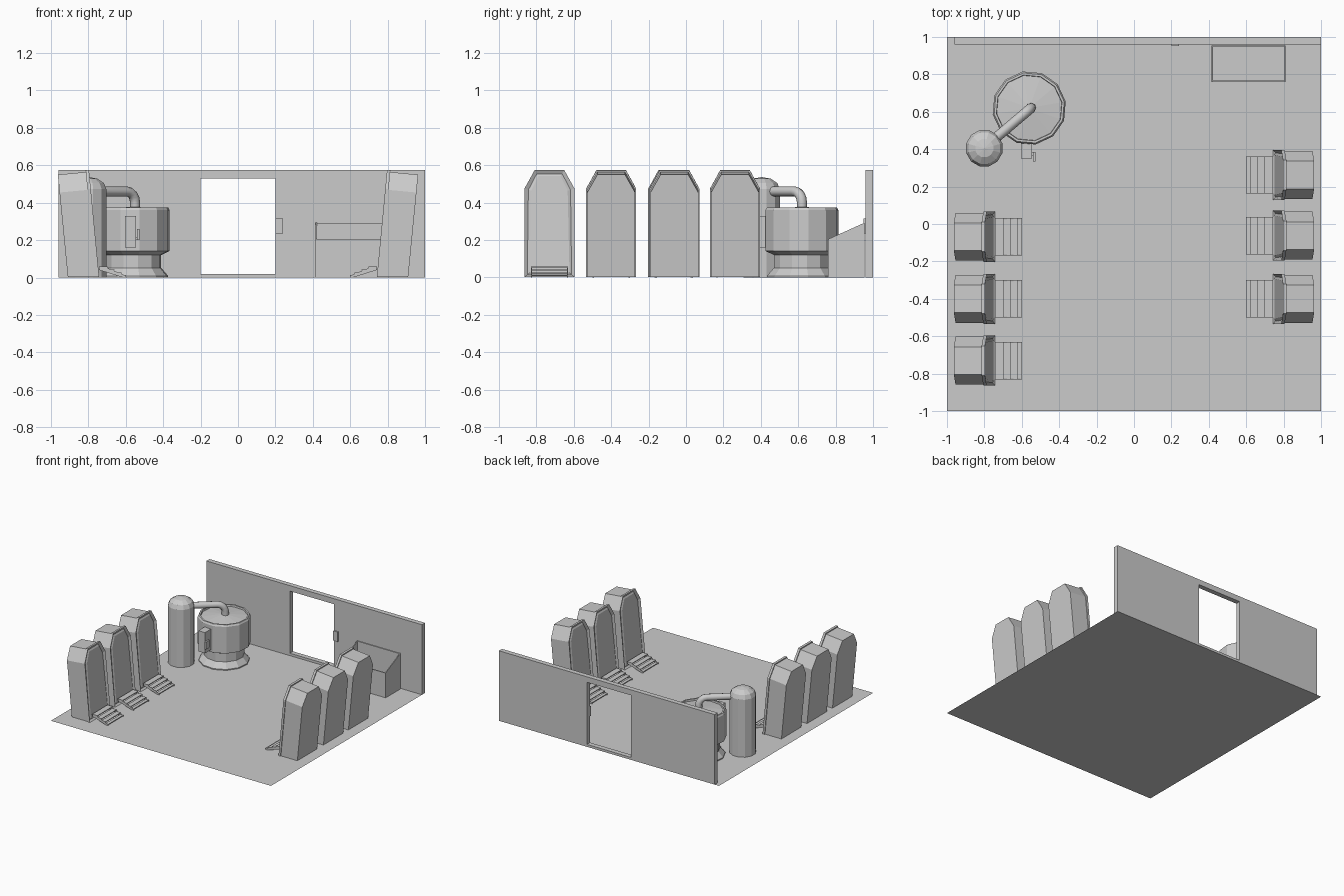
import bpy, bmesh
from math import sin, cos, pi, radians
from mathutils import Vector, Matrix

if "Cube" in bpy.data.objects:
    bpy.data.objects.remove(bpy.data.objects["Cube"])


def add_object(name, bm):
    bmesh.ops.recalc_face_normals(bm, faces=bm.faces[:])
    mesh = bpy.data.meshes.new(name)
    bm.to_mesh(mesh)
    bm.free()
    obj = bpy.data.objects.new(name, mesh)
    bpy.context.collection.objects.link(obj)
    return obj


def add_box(bm, lo, hi):
    lo, hi = Vector(lo), Vector(hi)
    m = Matrix.Translation((lo + hi) / 2) @ Matrix.Diagonal((*(hi - lo), 1))
    bmesh.ops.create_cube(bm, size=1, matrix=m)


def box(name, lo, hi):
    bm = bmesh.new()
    add_box(bm, lo, hi)
    return add_object(name, bm)


def prism(bm, pts, offset):
    """Extrude a flat outline; returns the moved cap."""
    base = bm.faces.new([bm.verts.new(p) for p in pts])
    ext = bmesh.ops.extrude_face_region(bm, geom=[base], use_keep_orig=True)
    verts = [g for g in ext["geom"] if isinstance(g, bmesh.types.BMVert)]
    bmesh.ops.translate(bm, verts=verts, vec=offset)
    return [g for g in ext["geom"] if isinstance(g, bmesh.types.BMFace)][0]


def lathe(name, profile, sides, center, turn=0):
    """Revolve (radius, z) points into a faceted solid."""
    bm = bmesh.new()
    rings = []
    for r, z in profile:
        n = 1 if r == 0 else sides
        rings.append([bm.verts.new((center[0] + r * cos(turn + 2 * pi * i / sides),
                                    center[1] + r * sin(turn + 2 * pi * i / sides), z))
                      for i in range(n)])
    for a, b in zip(rings, rings[1:]):
        for i in range(sides):
            j = (i + 1) % sides
            if len(b) == 1:
                bm.faces.new((a[i], a[j], b[0]))
            else:
                bm.faces.new((a[i], a[j], b[j], b[i]))
    bm.faces.new(rings[0])
    return add_object(name, bm)


# Floor
bm = bmesh.new()
bmesh.ops.create_grid(bm, x_segments=1, y_segments=1, size=1)
add_object("floor", bm)

# Back wall with doorway, sill and door switch
bm = bmesh.new()
outline = [(-.96, 0), (-.2, 0), (-.2, .53), (.2, .53), (.2, 0), (1, 0), (1, .575), (-.96, .575)]
prism(bm, [(x, .96, z) for x, z in outline], (0, .04, 0))
add_object("back_wall", bm)
box("door_sill", (-.2, .96, 0), (.2, 1, .02))
box("door_switch", (.2, .95, .235), (.24, .962, .315))

# Open storage bin with sloping sides
bm = bmesh.new()
side = [(.76, 0), (.955, 0), (.955, .293), (.76, .205)]
for x in (.415, .803):
    prism(bm, [(x, y, z) for y, z in side], (.007, 0, 0))
add_box(bm, (.422, .76, 0), (.803, .768, .203))
add_box(bm, (.422, .948, 0), (.803, .955, .29))
add_box(bm, (.422, .768, 0), (.803, .948, .02))
add_object("storage_bin", bm)

# Round tank with flared base and recessed cone lid
lathe("tank", [(.19, 0), (.19, .008), (.152, .052), (.152, .12), (.198, .142), (.198, .36),
               (.19, .374), (.178, .374), (.176, .36), (0, .38)], 12, (-.56, .62), radians(10))

# Domed gas cylinder
dome = [(.1 * cos(a), .472 + .065 * sin(a)) for a in (0, pi / 6, pi / 3)]
lathe("gas_cylinder", [(.1, 0)] + dome + [(0, .537)], 12, (-.8, .405), radians(15))

# Pipe joining cylinder to tank
start, end = Vector((-.78, .425, .46)), Vector((-.55, .62, .46))
run = (end - start).normalized()
path = [start]
for k in range(5):
    a = k * pi / 8
    path.append(end - run * .06 * (1 - sin(a)) - Vector((0, 0, .06 * (1 - cos(a)))))
path.append(end - Vector((0, 0, .1)))
curve = bpy.data.curves.new("pipe", "CURVE")
curve.dimensions = "3D"
curve.bevel_depth = .027
curve.bevel_resolution = 2
curve.use_fill_caps = True
spline = curve.splines.new("POLY")
spline.points.add(len(path) - 1)
for p, v in zip(spline.points, path):
    p.co = (*v, 1)
bpy.context.collection.objects.link(bpy.data.objects.new("pipe", curve))

# Control panel on the tank
panel = box("control_panel", (-.605, .35, .16), (-.545, .44, .33))
box("panel_lever_arm", (-.545, .365, .2), (-.53, .385, .215))
box("panel_lever", (-.54, .335, .2), (-.527, .385, .26))

# Sleeping pods: local x points out of the door
TILT = Matrix.Rotation(-radians(5.4), 4, "Y")


def pod_outline(x, half, top, shoulder, flat):
    return [(x, -half, 0), (x, half, 0), (x, half, shoulder), (x, flat, top),
            (x, -flat, top), (x, -half, shoulder)]


def place(bm, facing, y, tilt=False):
    if tilt:
        bm.transform(TILT)
        for v in bm.verts:
            v.co.z = max(v.co.z, 0.002)
    turn = Matrix.Rotation(0 if facing > 0 else pi, 4, "Z")
    bm.transform(Matrix.Translation((-.742 * facing, y, 0)) @ turn)


def pod(facing, y, tag):
    # Body
    bm = bmesh.new()
    prism(bm, pod_outline(-.168, .128, .568, .472, .074), (.152, 0, 0))
    place(bm, facing, y, True)
    add_object("pod_body_" + tag, bm)
    # Front frame with recessed door
    bm = bmesh.new()
    cap = prism(bm, pod_outline(-.018, .134, .577, .477, .079), (.018, 0, 0))
    bmesh.ops.inset_region(bm, faces=[cap], thickness=.022)
    bmesh.ops.translate(bm, verts=cap.verts[:], vec=(-.012, 0, 0))
    bmesh.ops.inset_region(bm, faces=[cap], thickness=.016)
    bmesh.ops.translate(bm, verts=cap.verts[:], vec=(.006, 0, 0))
    place(bm, facing, y, True)
    add_object("pod_door_" + tag, bm)
    # Steps with side rails
    bm = bmesh.new()
    for x0, x1, z in ((-.002, .045, .058), (.043, .083, .043), (.081, .119, .028), (.117, .143, .013)):
        add_box(bm, (x0, -.1, z - .006), (x1, .1, z))
    for s in (-1, 1):
        prism(bm, [(0, s * .1, .052), (.04, s * .1, .052), (.143, s * .1, .01),
                   (.143, s * .1, .001), (.125, s * .1, .001), (0, s * .1, .04)], (0, -s * .007, 0))
    place(bm, facing, y)
    add_object("pod_steps_" + tag, bm)


for i, y in enumerate((-.068, -.4, -.73)):
    pod(1, y, f"left_{i + 1}")
for i, y in enumerate((.262, -.062, -.4)):
    pod(-1, y, f"right_{i + 1}")
